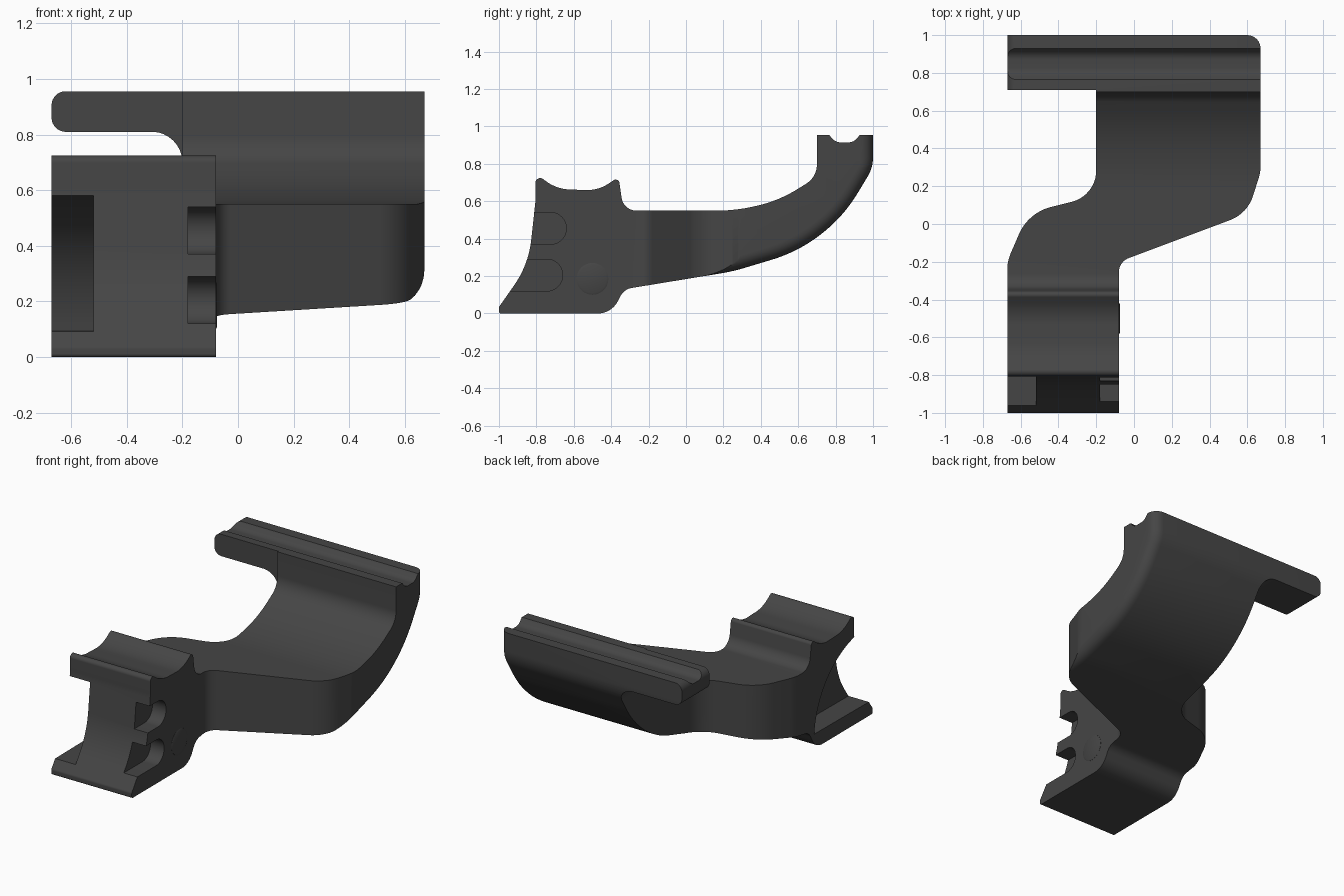
import bpy, bmesh
from math import sin, cos, tan, radians
from mathutils import Vector

if "Cube" in bpy.data.objects:
    bpy.data.objects.remove(bpy.data.objects["Cube"])


def rounded(points, seg=10):
    """Polygon of (a, b, radius) corners turned into a smooth outline."""
    out, n = [], len(points)
    for i, (a, b, r) in enumerate(points):
        p = Vector((a, b))
        u = Vector(points[i - 1][:2]) - p
        v = Vector(points[(i + 1) % n][:2]) - p
        if r == 0:
            out.append(p)
            continue
        half = u.angle(v) / 2
        t = min(r / tan(half), 0.49 * u.length, 0.49 * v.length)
        s, e = p + u.normalized() * t, p + v.normalized() * t
        r = t * tan(half)
        c = p + (u.normalized() + v.normalized()).normalized() * (r / sin(half))
        for k in range(seg + 1):
            m = s.lerp(e, k / seg) - c
            out.append(c + m.normalized() * r)
    return out


def loft(name, axis, layers):
    """Solid through matching outlines; layers = [(height, outline), ...]."""
    place = {'x': lambda h, p: (h, p.x, p.y),
             'y': lambda h, p: (p.x, h, p.y),
             'z': lambda h, p: (p.x, p.y, h)}[axis]
    bm = bmesh.new()
    rings = [[bm.verts.new(place(h, p)) for p in pts] for h, pts in layers]
    n = len(rings[0])
    for lo, hi in zip(rings, rings[1:]):
        for i in range(n):
            j = (i + 1) % n
            bm.faces.new((lo[i], lo[j], hi[j], hi[i]))
    bm.faces.new(rings[0])
    bm.faces.new(rings[-1])
    bmesh.ops.recalc_face_normals(bm, faces=bm.faces)
    me = bpy.data.meshes.new(name)
    bm.to_mesh(me)
    bm.free()
    ob = bpy.data.objects.new(name, me)
    bpy.context.collection.objects.link(ob)
    return ob


def boolean(ob, tool, op):
    mod = ob.modifiers.new(op, 'BOOLEAN')
    mod.object, mod.operation, mod.solver = tool, op, 'EXACT'
    bpy.context.view_layer.objects.active = ob
    bpy.ops.object.modifier_apply(modifier=mod.name)
    bpy.data.objects.remove(tool)


# Side profile (y, z, corner radius), clockwise
side = rounded([
    (-1, 0, .012), (-1, .035, .02), (-.842, .26, .9), (-.805, .60, .3),
    (-.805, .748, .025), (-.69, .665, .4), (-.47, .658, .4), (-.36, .73, .02),
    (-.335, .55, .08), (.27, .55, .9), (.5, .605, .9), (.70, .73, .12),
    (.70, .955, 0), (.765, .955, 0), (.80, .915, .06), (.895, .915, .06),
    (.93, .955, 0), (1, .955, 0), (1, .78, .2), (.84, .515, .9),
    (.6, .33, 1), (.25, .225, 1), (-.33, .13, .08), (-.4, 0, .12)])


def inset(pts, d):
    """Pull the arm's underside and back inwards, for its rounded outer edge."""
    out = []
    for i, p in enumerate(pts):
        t = (pts[(i + 1) % len(pts)] - pts[i - 1]).normalized()
        nrm = Vector((-t.y, t.x))
        if p.x > .99:
            out.append(p - Vector((d, 0)))
        elif p.x > -.15 and nrm.x >= 0 and nrm.y < .1:
            out.append(p - nrm * d)
        else:
            out.append(p)
    return out


R = .07
layers = [(-.67, side)]
for k in range(7):
    a = radians(15 * k)
    layers.append((.67 - R + R * sin(a), inset(side, R * (1 - cos(a)))))
bracket = loft("bracket_body", 'x', layers)

# Plan outline of the offset arm
plan = rounded([
    (-.672, -1.1, 0), (-.08, -1.1, 0), (-.08, -.2, .08), (.60, .055, .2),
    (.672, .28, .3), (.672, 1.1, 0), (-.672, 1.1, 0), (-.672, .71, 0),
    (-.2, .71, 0), (-.2, .15, .17), (-.56, .06, .25), (-.672, -.2, .25)])
# wide S-bend corners keep the arm's neck smooth
boolean(bracket, loft("plan_tool", 'z', [(-.1, plan), (1.1, plan)]), 'INTERSECT')

# Free end of the top bar: clear the space below it and round its tip
tip = rounded([
    (-.9, -.1, 0), (-.2, -.1, 0), (-.2, .81, .11), (-.67, .81, .05),
    (-.67, .956, .05), (-.55, .956, 0), (-.55, 1.2, 0), (-.9, 1.2, 0)])
boolean(bracket, loft("tip_tool", 'y', [(.6, tip), (1.1, tip)]), 'DIFFERENCE')

# Curved pocket on the left of the clamp block
pocket = [Vector((-1.2, .09))]
pocket += [Vector((-.93 + .545 * cos(radians(a)), .05 + .545 * sin(radians(a))))
           for a in range(5, 91, 3)]
pocket.append(Vector((-1.2, .595)))
boolean(bracket, loft("pocket_tool", 'x', [(-.8, pocket), (-.52, pocket)]), 'DIFFERENCE')

# Two round-ended slots on the right of the clamp block
for z, end in ((.455, -.64), (.205, -.66)):
    slot = rounded([(-1.1, z - .085, 0), (end, z - .085, .085),
                    (end, z + .085, .085), (-1.1, z + .085, 0)])
    boolean(bracket, loft("slot_tool", 'x', [(-.18, slot), (.1, slot)]), 'DIFFERENCE')

# Pin head beside the slots
circle = [Vector((cos(radians(a)), sin(radians(a)))) for a in range(0, 360, 10)]
ring = lambda r: [Vector((-.5, .185)) + c * r for c in circle]
pin = loft("pin_head", 'x', [(-.1, ring(.085)), (-.079, ring(.085)), (-.075, ring(.075))])

# Dark finish and smooth shading
mat = bpy.data.materials.new("dark_grey")
mat.diffuse_color = (.06, .06, .06, 1)
mat.use_nodes = True
mat.node_tree.nodes["Principled BSDF"].inputs["Base Color"].default_value = mat.diffuse_color
for ob in (bracket, pin):
    ob.data.materials.clear()
    ob.data.materials.append(mat)
    bpy.ops.object.select_all(action='DESELECT')
    ob.select_set(True)
    bpy.context.view_layer.objects.active = ob
    bpy.ops.object.shade_smooth_by_angle(angle=radians(30))
